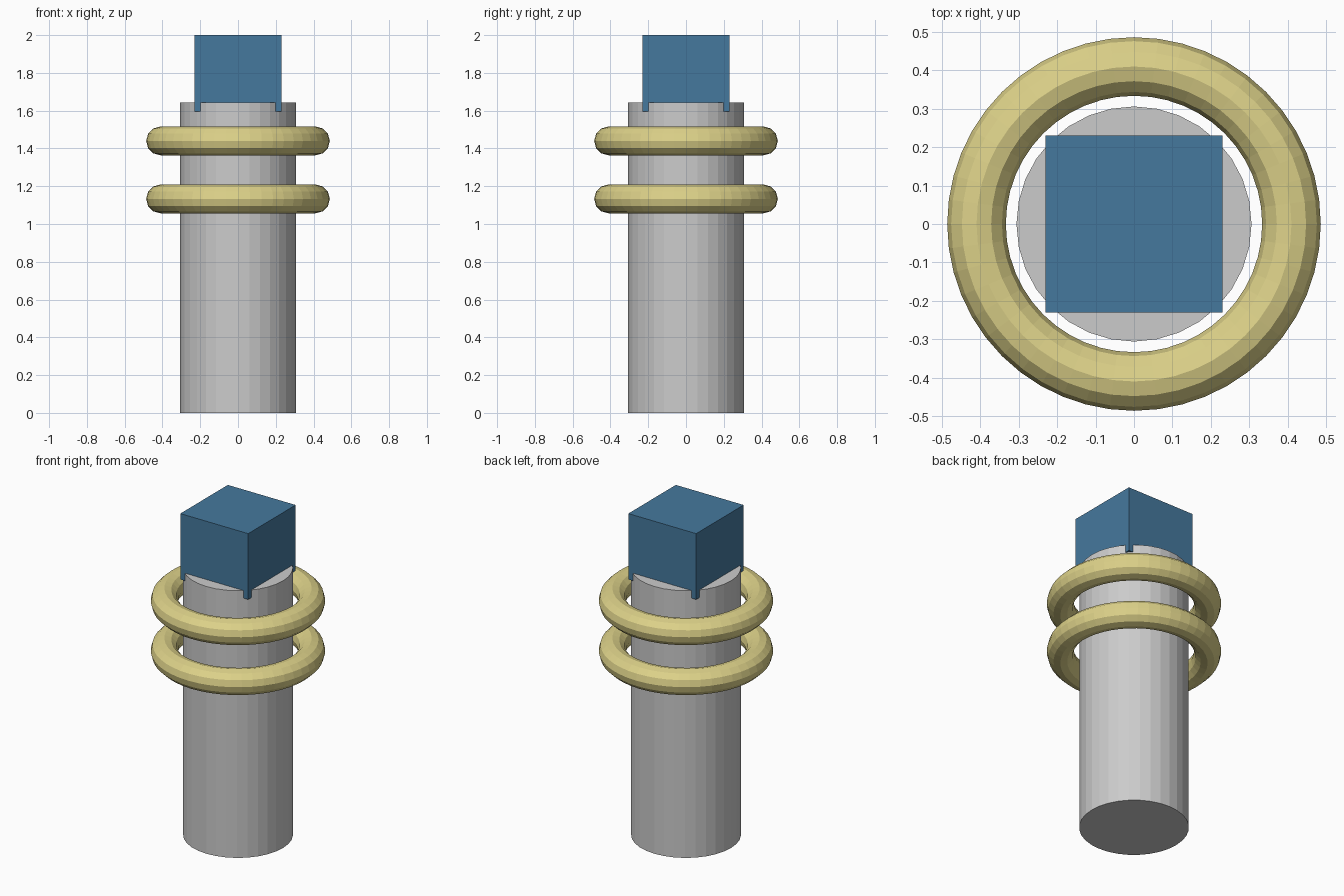
import bpy

if "Cube" in bpy.data.objects:
    bpy.data.objects.remove(bpy.data.objects["Cube"])

def paint(obj, name, color):
    mat = bpy.data.materials.get(name) or bpy.data.materials.new(name)
    mat.diffuse_color = color
    mat.use_nodes = True
    mat.node_tree.nodes["Principled BSDF"].inputs["Base Color"].default_value = mat.diffuse_color
    obj.data.materials.append(mat)

# Round shaft standing on the ground
SHAFT_TOP = 1.642
bpy.ops.mesh.primitive_cylinder_add(vertices=32, radius=0.306, depth=SHAFT_TOP,
                                    location=(0, 0, SHAFT_TOP / 2))
bpy.context.object.name = "shaft"

# Two loose collar rings around the upper shaft
for name, z in (("upper_ring", 1.44), ("lower_ring", 1.133)):
    bpy.ops.mesh.primitive_torus_add(major_segments=48, minor_segments=12,
                                     major_radius=0.41, minor_radius=0.0763,
                                     location=(0, 0, z))
    ring = bpy.context.object
    ring.name = name
    paint(ring, "pale_gold", (0.72, 0.64, 0.25, 1))

# Square head, sunk slightly into the shaft so its corners overhang
BOTTOM, TOP, WIDTH = 1.595, 2.0, 0.461
bpy.ops.mesh.primitive_cube_add(size=1, location=(0, 0, (BOTTOM + TOP) / 2))
head = bpy.context.object
head.name = "square_head"
head.scale = (WIDTH, WIDTH, TOP - BOTTOM)
bpy.ops.object.transform_apply(location=False, rotation=False, scale=True)
paint(head, "blue", (0.06, 0.19, 0.34, 1))
